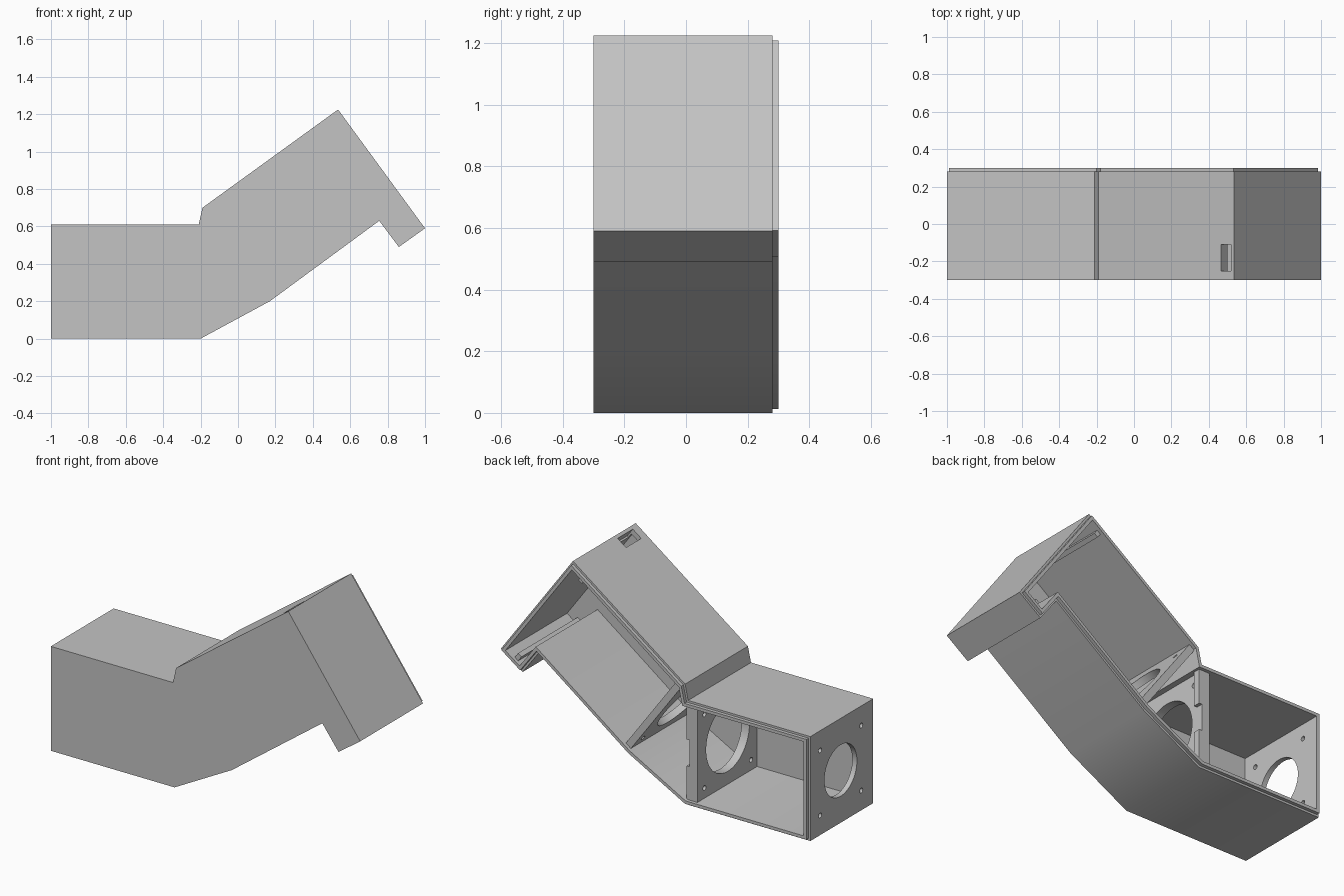
import bpy, bmesh, math
from mathutils import Vector, Matrix

old = bpy.data.objects.get("Cube")
if old:
    bpy.data.objects.remove(old, do_unlink=True)

grey = bpy.data.materials.new("plain grey")
grey.use_nodes = True
COLOR = (0.55, 0.55, 0.55, 1)
grey.diffuse_color = COLOR
grey.node_tree.nodes["Principled BSDF"].inputs["Base Color"].default_value = COLOR

WALL, LIP = 0.03, 0.012
FRONT, SHOULDER, BACK = -0.3, 0.28, 0.3

# Side outline of the bent housing (x, z), counter-clockwise
OUTLINE = [Vector(p) for p in (
    (-1, 0), (-0.2, 0), (0.17, 0.2), (0.755, 0.63), (0.86, 0.49),
    (1, 0.59), (0.535, 1.225), (-0.19, 0.7), (-0.21, 0.61), (-1, 0.61))]

# Frame of the tilted arm: u runs along it, v down its end wall
CORNER = OUTLINE[6]
V_DIR = (OUTLINE[5] - CORNER).normalized()
U_DIR = Vector((-V_DIR.y, V_DIR.x))


def arm(u, v):
    return CORNER + U_DIR * u + V_DIR * v


def arm_rect(u0, u1, v0, v1):
    return [arm(u0, v0), arm(u0, v1), arm(u1, v1), arm(u1, v0)]


def rect(x0, x1, z0, z1):
    return [(x0, z0), (x1, z0), (x1, z1), (x0, z1)]


def inset(points, dist):
    result = []
    for i, p in enumerate(points):
        a = (p - points[i - 1]).normalized()
        b = (points[(i + 1) % len(points)] - p).normalized()
        na, nb = Vector((-a.y, a.x)), Vector((-b.y, b.x))
        result.append(p + (na + nb) * dist / (1 + na.dot(nb)))
    return result


def finish(name, bm):
    bmesh.ops.recalc_face_normals(bm, faces=bm.faces)
    mesh = bpy.data.meshes.new(name)
    bm.to_mesh(mesh)
    bm.free()
    mesh.materials.append(grey)
    obj = bpy.data.objects.new(name, mesh)
    bpy.context.collection.objects.link(obj)
    return obj


def prism(name, points, y0, y1):
    bm = bmesh.new()
    face = bm.faces.new([bm.verts.new((p[0], y0, p[1])) for p in points])
    ext = bmesh.ops.extrude_face_region(bm, geom=[face])
    moved = [g for g in ext["geom"] if isinstance(g, bmesh.types.BMVert)]
    bmesh.ops.translate(bm, verts=moved, vec=(0, y1 - y0, 0))
    return finish(name, bm)


def rod(center, axis, radius, segments):
    bm = bmesh.new()
    turn = axis.to_track_quat("Z", "Y").to_matrix().to_4x4()
    bmesh.ops.create_cone(bm, cap_ends=True, segments=segments, radius1=radius,
                          radius2=radius, depth=0.16,
                          matrix=Matrix.Translation(center) @ turn)
    return finish("hole_cutter", bm)


def combine(obj, tool, operation="DIFFERENCE"):
    tool.hide_render = True
    mod = obj.modifiers.new("cut", "BOOLEAN")
    mod.operation, mod.object, mod.solver = operation, tool, "EXACT"
    bpy.context.view_layer.objects.active = obj
    bpy.ops.object.modifier_apply(modifier=mod.name)
    bpy.data.objects.remove(tool, do_unlink=True)


def drill(obj, center, axis, up, radius, spread):
    # One large round opening with four screw holes around it
    combine(obj, rod(center, axis, radius, 48))
    for sy in (-1, 1):
        for su in (-1, 1):
            spot = center + Vector((0, sy * spread, 0)) + up * su * spread
            combine(obj, rod(spot, axis, 0.014, 16))


# Hollow housing, open at the back, with a stepped rim
housing = prism("housing", OUTLINE, FRONT, SHOULDER)
combine(housing, prism("rim", inset(OUTLINE, LIP), 0, BACK), "UNION")
combine(housing, prism("cavity", inset(OUTLINE, WALL), FRONT + WALL, 0.4))

# Round opening in the low end, slot in the arm roof
X_AXIS, Z_AXIS = Vector((1, 0, 0)), Vector((0, 0, 1))
drill(housing, Vector((-1, 0, 0.305)), X_AXIS, Z_AXIS, 0.15, 0.19)
combine(housing, prism("slot", arm_rect(-0.087, -0.02, -0.05, 0.06), -0.25, -0.11))

# Upright partition
partition = prism("upright_partition", rect(-0.27, -0.22, 0.01, 0.6), -0.28, SHOULDER)
drill(partition, Vector((-0.245, 0, 0.305)), X_AXIS, Z_AXIS, 0.2, 0.215)

# Partition across the tilted arm
tilted = prism("tilted_partition", arm_rect(-0.89, -0.85, 0.02, 0.6), -0.28, SHOULDER)
mid = arm(-0.87, 0.31)
drill(tilted, Vector((mid.x, 0, mid.y)), Vector((U_DIR.x, 0, U_DIR.y)),
      Vector((V_DIR.x, 0, V_DIR.y)), 0.2, 0.215)

# Edge guides behind the upright partition, leaving a cable gap
parts = [housing, partition, tilted]
parts.append(prism("lower_guide", rect(-0.225, -0.2, 0.01, 0.225), 0.24, SHOULDER))
parts.append(prism("upper_guide", rect(-0.225, -0.2, 0.38, 0.6), 0.24, SHOULDER))

# Rails that hold a panel against the arm's end wall
parts.append(prism("top_rail", arm_rect(-0.115, -0.088, 0.02, 0.06), -0.28, SHOULDER))
parts.append(prism("bottom_rail", arm_rect(-0.115, -0.088, 0.72, 0.77), -0.28, SHOULDER))

# Smooth round holes while keeping corners crisp
bpy.ops.object.select_all(action="DESELECT")
for obj in parts:
    obj.select_set(True)
bpy.context.view_layer.objects.active = housing
bpy.ops.object.shade_smooth_by_angle(angle=math.radians(30))
